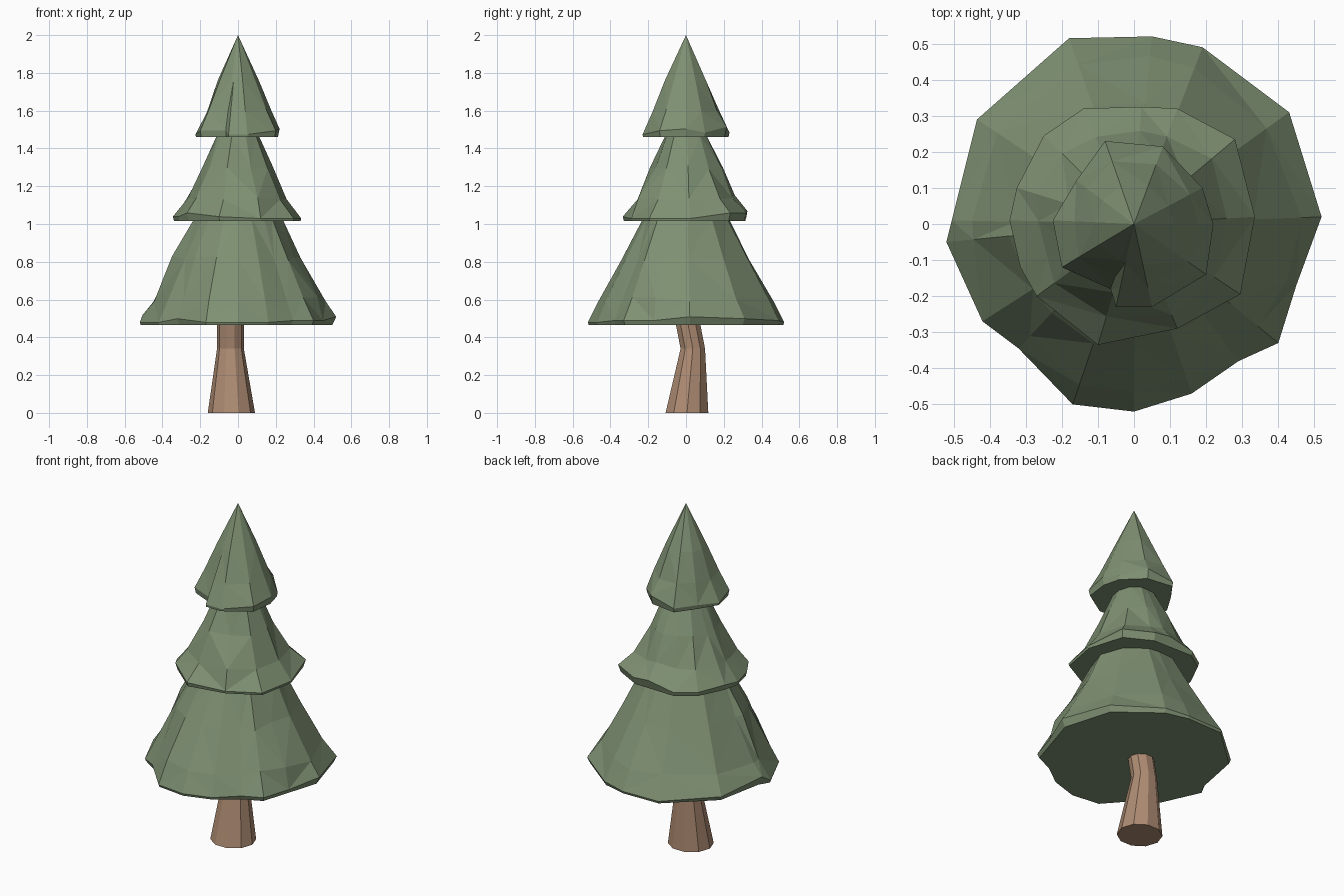
import bpy, bmesh, math, random

if "Cube" in bpy.data.objects:
    bpy.data.objects.remove(bpy.data.objects["Cube"])

random.seed(4)


def material(name, color):
    m = bpy.data.materials.new(name)
    m.diffuse_color = color
    m.use_nodes = True
    m.node_tree.nodes["Principled BSDF"].inputs["Base Color"].default_value = m.diffuse_color
    return m


LEAF = material("needles", (0.21, 0.28, 0.17, 1))
BARK = material("bark", (0.42, 0.26, 0.17, 1))


def loft(name, rings, mat, apex=None):
    """Skin a stack of equal-length rings, capping both ends."""
    bm = bmesh.new()
    loops = [[bm.verts.new(p) for p in ring] for ring in rings]
    n = len(loops[0])
    for a, b in zip(loops, loops[1:]):
        for i in range(n):
            j = (i + 1) % n
            bm.faces.new((a[i], a[j], b[j], b[i]))
    bm.faces.new(loops[0][::-1])
    if apex:
        tip = bm.verts.new(apex)
        for i in range(n):
            bm.faces.new((loops[-1][i], loops[-1][(i + 1) % n], tip))
    else:
        bm.faces.new(loops[-1])
    bmesh.ops.triangulate(bm, faces=[f for f in bm.faces if len(f.verts) == 4],
                          quad_method='SHORT_EDGE')
    bmesh.ops.recalc_face_normals(bm, faces=bm.faces[:])
    me = bpy.data.meshes.new(name)
    bm.to_mesh(me)
    bm.free()
    me.materials.append(mat)
    ob = bpy.data.objects.new(name, me)
    bpy.context.collection.objects.link(ob)
    return ob


def tier(name, rim, base, profile, apex=None):
    """Ragged cone: flat underside, irregular rim (x, y, lift), then rounder rings (z, radius, jitter)."""
    rim = sorted(rim, key=lambda p: math.atan2(p[1], p[0]))
    rings = [[(x * (1 - l), y * (1 - l), base) for x, y, l in rim],
             [(x, y, base + 0.004 + l) for x, y, l in rim]]
    mean = sum(math.hypot(x, y) for x, y, l in rim) / len(rim)
    for z, r, jit in profile:
        ring = []
        for x, y, l in rim:
            d = math.hypot(x, y)
            k = r * (0.6 + 0.4 * d / mean) + random.uniform(-jit, jit)
            ring.append((x / d * k, y / d * k, z + random.uniform(-jit, jit)))
        rings.append(ring)
    return loft(name, rings, LEAF, apex)


# Trunk: flared foot, then a bend towards the front
trunk = []
for cx, cy, z, rx, ry in ((-0.035, 0.005, 0, 0.125, 0.119),
                          (-0.04, 0.036, 0.34, 0.071, 0.068),
                          (-0.04, 0.005, 0.50, 0.071, 0.068)):
    trunk.append([(cx + rx * math.cos(math.tau * i / 10),
                   cy + ry * math.sin(math.tau * i / 10), z) for i in range(10)])
loft("trunk", trunk, BARK)

# Lower branches
tier("lower_branches",
     [(0.05, 0.52, 0.01), (0.19, 0.49, 0.02), (0.43, 0.31, 0.03), (0.52, 0.02, 0.04),
      (0.45, -0.17, 0.02), (0.40, -0.33, 0.02), (0.29, -0.38, 0.02), (0.16, -0.47, 0.01),
      (0, -0.52, 0.01), (-0.17, -0.50, 0.01), (-0.32, -0.345, 0.03), (-0.42, -0.27, 0.01),
      (-0.52, -0.05, 0.01), (-0.505, 0.01, 0.05), (-0.435, 0.29, 0.02), (-0.18, 0.515, 0.01)],
     0.465, ((0.60, 0.452, 0.016), (0.82, 0.335, 0.014), (1.03, 0.228, 0.004)))

# Middle branches
tier("middle_branches",
     [(-0.14, 0.32, 0.02), (0.02, 0.325, 0.05), (0.12, 0.32, 0.04), (0.28, 0.235, 0.04),
      (0.335, 0.02, 0.01), (0.295, -0.195, 0.01), (0.12, -0.29, 0.01), (-0.10, -0.335, 0.02),
      (-0.27, -0.2, 0.04), (-0.315, -0.12, 0.02), (-0.345, 0.01, 0.02), (-0.325, 0.1, 0.03),
      (-0.25, 0.245, 0.02)],
     1.015, ((1.14, 0.27, 0.012), (1.30, 0.19, 0.010), (1.47, 0.11, 0.003)))

# Top branches
tier("top_branches",
     [(-0.08, 0.23, 0.02), (0.08, 0.215, 0.05), (0.19, 0.1, 0.02), (0.22, 0, 0.04),
      (0.2, -0.14, 0.03), (0.05, -0.23, 0.01), (-0.05, -0.23, 0.01), (-0.065, -0.18, 0.03),
      (-0.2, -0.12, 0.03), (-0.225, 0.01, 0.01), (-0.16, 0.12, 0.02)],
     1.46, ((1.60, 0.172, 0.008), (1.76, 0.110, 0.004)), (0, 0, 2.0))
